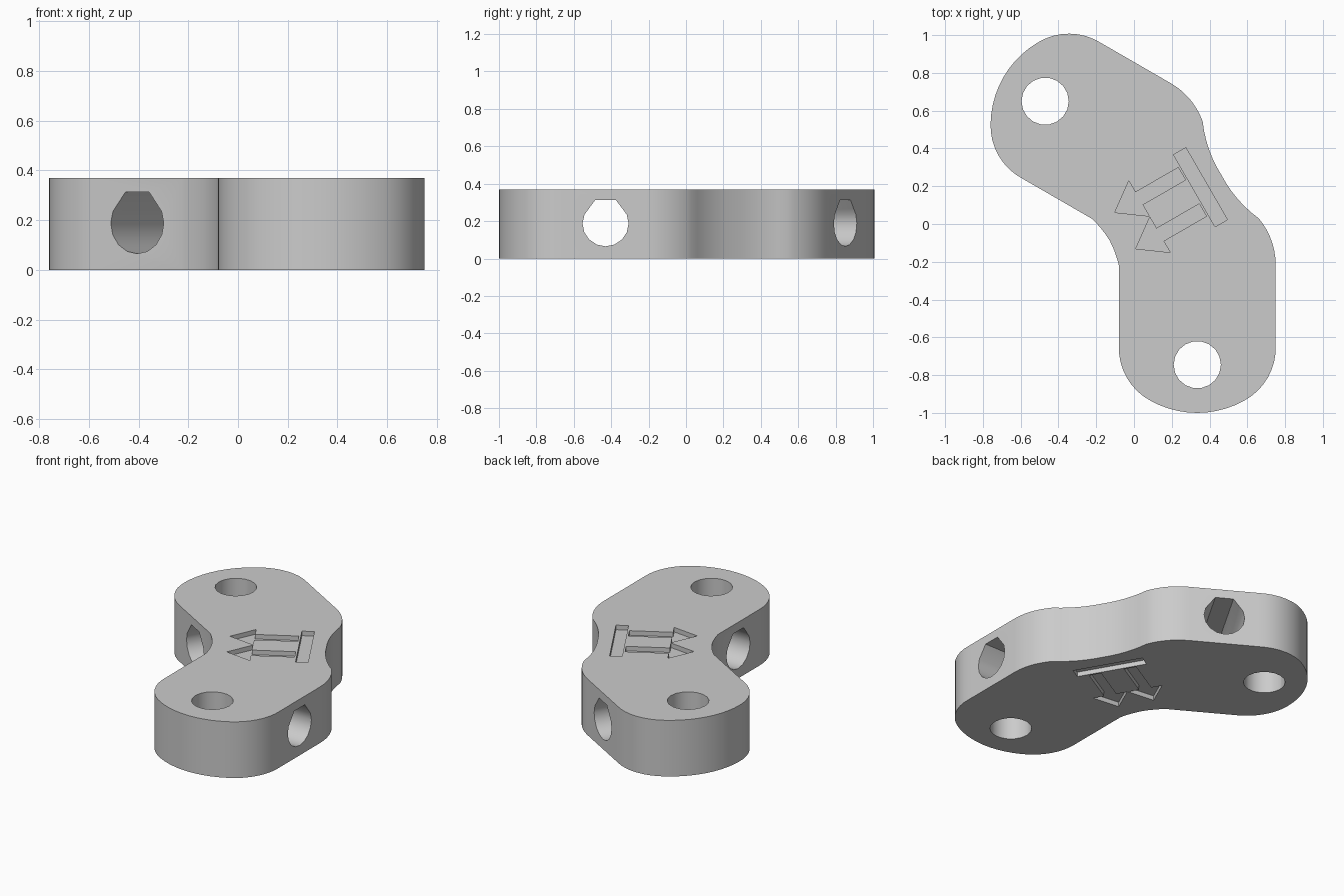
import bpy, bmesh, math
from mathutils import Vector, Matrix

if "Cube" in bpy.data.objects:
    bpy.data.objects.remove(bpy.data.objects["Cube"])

H = 0.37                                   # plate thickness
E = Vector((0.335, 0.185, 0))              # elbow where the two arm axes meet
U = Vector((-math.cos(math.pi / 6), -0.5, 0))   # symmetry axis, towards inner corner
V = Vector((-0.5, math.cos(math.pi / 6), 0))


def mirror(p):
    """Reflect a point across the symmetry axis of the bent plate."""
    d = p - E
    return p - 2 * d.dot(V) * V


def arc(a, b, c, n):
    """Points on the arc through a, b, c (end included, start included)."""
    (ax, ay), (bx, by), (cx, cy) = a, b, c
    d = 2 * (ax * (by - cy) + bx * (cy - ay) + cx * (ay - by))
    sa, sb, sc = ax * ax + ay * ay, bx * bx + by * by, cx * cx + cy * cy
    ox = (sa * (by - cy) + sb * (cy - ay) + sc * (ay - by)) / d
    oy = (sa * (cx - bx) + sb * (ax - cx) + sc * (bx - ax)) / d
    r = math.hypot(ax - ox, ay - oy)
    t0 = math.atan2(ay - oy, ax - ox)
    t1 = math.atan2(cy - oy, cx - ox)
    dt = (t1 - t0 + math.pi) % (2 * math.pi) - math.pi
    return [Vector((ox + r * math.cos(t0 + dt * i / n),
                    oy + r * math.sin(t0 + dt * i / n), 0)) for i in range(n + 1)]


def prism(name, pts, sweep):
    """Solid made by sweeping a closed polygon along a vector."""
    bm = bmesh.new()
    face = bm.faces.new([bm.verts.new(p) for p in pts])
    ext = bmesh.ops.extrude_face_region(bm, geom=[face], use_keep_orig=True)
    vs = [g for g in ext["geom"] if isinstance(g, bmesh.types.BMVert)]
    bmesh.ops.translate(bm, vec=sweep, verts=vs)
    bmesh.ops.recalc_face_normals(bm, faces=bm.faces)
    me = bpy.data.meshes.new(name)
    bm.to_mesh(me)
    bm.free()
    ob = bpy.data.objects.new(name, me)
    bpy.context.collection.objects.link(ob)
    return ob


def cut(pts, sweep):
    """Subtract a prism from the plate."""
    tool = prism("cutter", pts, sweep)
    tool.hide_render = True
    mod = plate.modifiers.new("cut", 'BOOLEAN')
    mod.operation, mod.solver, mod.object = 'DIFFERENCE', 'EXACT', tool
    bpy.context.view_layer.objects.active = plate
    bpy.ops.object.modifier_apply(modifier=mod.name)
    bpy.data.objects.remove(tool)


# Half outline: inner corner, rounded arm end, outer shoulder, concave elbow
left = arc((-0.08, -0.64), (-0.034, -0.821), (0.09, -0.937), 8)
end = arc((0.09, -0.937), (0.335, -1.0), (0.58, -0.937), 10)
right = [Vector((0.67 - p.x, p.y, 0)) for p in reversed(left)]
half = (arc((-0.13, -0.085), (-0.101, -0.15), (-0.08, -0.22), 4) + left + end[1:-1] + right
        + arc((0.75, -0.21), (0.725, -0.08), (0.66, 0.03), 7)
        + arc((0.66, 0.03), (0.54, 0.143), (0.463, 0.259), 6)[1:])
outline = half + [mirror(p) for p in reversed(half[1:-1])]
plate = prism("bent_plate", outline, Vector((0, 0, H)))

# Vertical bolt hole and truncated teardrop cross hole, in both arms
bolt = [Vector((0.335 + 0.125 * math.cos(i * math.pi / 9),
                -0.745 + 0.125 * math.sin(i * math.pi / 9), -0.1)) for i in range(18)]
side = [(0.055, 0.125), (0.113, 0.047)] + [
    (0.123 * math.cos(a), -0.123 * math.sin(a)) for a in [i * math.pi / 8 for i in range(5)]]
tear = side + [(-y, z) for y, z in reversed(side[:-1])]
cross = [Vector((-0.2, -0.43 + y, 0.188 + z)) for y, z in tear]
run = Vector((1.1, 0, 0))
cut(bolt, Vector((0, 0, 1)))
cut([mirror(p) for p in bolt], Vector((0, 0, 1)))
cut(cross, run)
cut([mirror(p) for p in cross], mirror(E + run) - E)

# Engraved direction mark on both faces: a bar and two arrows
bar = [(-0.057, -0.22), (0.018, -0.22), (0.018, 0.22), (-0.057, 0.22)]
arrow = [(0.03, -0.038), (0.292, -0.038), (0.292, -0.108), (0.44, 0),
         (0.292, 0.108), (0.292, 0.038), (0.03, 0.038)]
marks = [bar] + [[(u, v + s * 0.111) for u, v in arrow] for s in (-1, 1)]
DEPTH = 0.03
for z in (H - DEPTH, -DEPTH):
    for mark in marks:
        cut([E + u * U + v * V + Vector((0, 0, z)) for u, v in mark],
            Vector((0, 0, 2 * DEPTH)))

# Plain grey finish
grey = bpy.data.materials.new("grey")
grey.diffuse_color = (0.6, 0.6, 0.6, 1)
grey.use_nodes = True
grey.node_tree.nodes["Principled BSDF"].inputs["Base Color"].default_value = grey.diffuse_color
plate.data.materials.clear()
plate.data.materials.append(grey)
for f in plate.data.polygons:
    f.material_index = 0
bpy.ops.object.select_all(action='DESELECT')
plate.select_set(True)
bpy.context.view_layer.objects.active = plate
bpy.ops.object.shade_smooth_by_angle(angle=math.radians(30))
